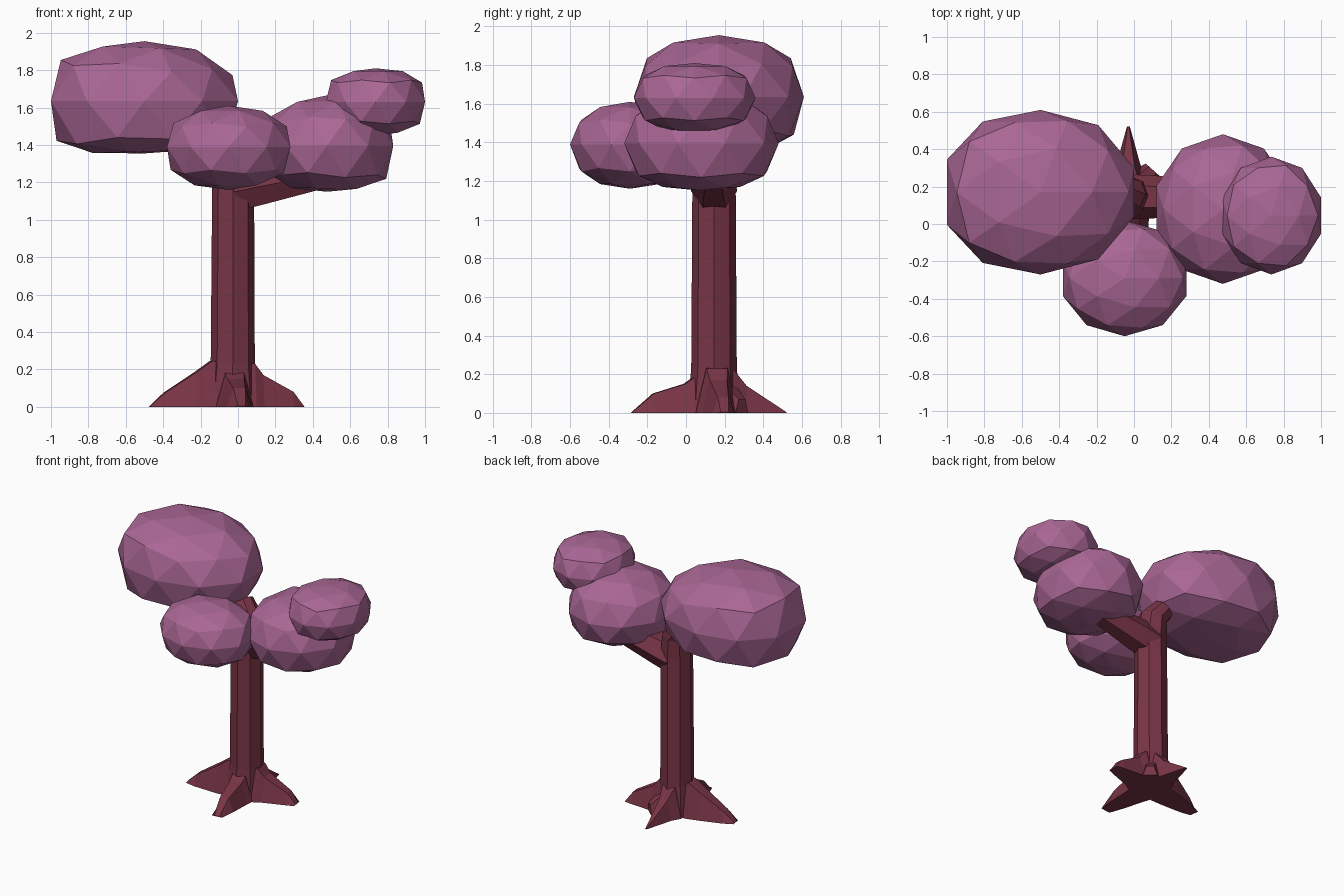
import bpy, bmesh, math
from mathutils import Vector

if "Cube" in bpy.data.objects:
    bpy.data.objects.remove(bpy.data.objects["Cube"])


def material(name, color):
    m = bpy.data.materials.new(name)
    m.diffuse_color = (*color, 1)
    m.use_nodes = True
    m.node_tree.nodes["Principled BSDF"].inputs["Base Color"].default_value = m.diffuse_color
    return m


BARK = material("bark", (0.19, 0.035, 0.06))
LEAF = material("leaf", (0.40, 0.135, 0.30))


def finish(bm, name, mat):
    bmesh.ops.recalc_face_normals(bm, faces=bm.faces)
    mesh = bpy.data.meshes.new(name)
    bm.to_mesh(mesh)
    bm.free()
    mesh.materials.append(mat)
    ob = bpy.data.objects.new(name, mesh)
    bpy.context.collection.objects.link(ob)
    return ob


def loft(name, rings, mat):
    """Skin a list of equal-length point rings and cap both ends."""
    bm = bmesh.new()
    rows = [[bm.verts.new(p) for p in ring] for ring in rings]
    n = len(rows[0])
    for a, b in zip(rows, rows[1:]):
        for i in range(n):
            j = (i + 1) % n
            bm.faces.new((a[i], a[j], b[j], b[i]))
    bm.faces.new(rows[0])
    bm.faces.new(rows[-1])
    return finish(bm, name, mat)


def limb(name, stations, sides, turn=0.0):
    """Tube through (centre, radius, axis) stations."""
    rings = []
    for centre, radius, axis in stations:
        q = Vector((0, 0, 1)).rotation_difference(Vector(axis))
        rings.append([Vector(centre) + q @ Vector((radius * math.cos(a), radius * math.sin(a), 0))
                      for a in (turn + math.tau * i / sides for i in range(sides))])
    return loft(name, rings, BARK)


def root(name, tip, profile):
    """Tapering buttress; profile = (fraction to tip, height, half width)."""
    start = Vector((-0.03, 0.145, 0))
    run = Vector((*tip, 0)) - start
    side = run.normalized().cross(Vector((0, 0, 1)))
    rings = []
    for t, h, w in profile:
        c = start + run * t
        up = Vector((0, 0, h))
        rings.append([c - side * w, c + side * w, c + side * w * 0.5 + up, c - side * w * 0.5 + up])
    return loft(name, rings, BARK)


def blob(name, x, y, z, box, lean=0.0, y_box=0.0, low_box=0.0):
    """Icosphere fitted to x, y extents and (low, equator, high), squared off by box."""
    bm = bmesh.new()
    bmesh.ops.create_icosphere(bm, subdivisions=2, radius=1)
    low, mid, high = z
    for v in bm.verts:
        u = v.co.copy()
        b = box + lean * u.x
        bz = b + (low_box if u.z < 0 else 0)
        uz = max(-1, min(1, u.z * (1 + bz * (1 - abs(u.z)))))
        uy = max(-1, min(1, u.y * (1 + y_box * b * (1 - abs(u.y)))))
        v.co = (sum(x) / 2 + u.x / 0.951 * (x[1] - x[0]) / 2,
                sum(y) / 2 + uy * (y[1] - y[0]) / 2,
                mid + uz * ((high - mid) if uz > 0 else (mid - low)))
    return finish(bm, name, LEAF)


# Trunk, leaning into the large crown at the top
limb("trunk", [((-0.03, 0.145, 0), 0.14, (0, 0, 1)),
               ((-0.028, 0.145, 0.23), 0.118, (0, 0, 1)),
               ((-0.026, 0.145, 1.2), 0.112, (0, 0, 1)),
               ((-0.035, 0.16, 1.34), 0.10, (-0.2, 0.15, 1)),
               ((-0.10, 0.19, 1.42), 0.08, (-0.7, 0.3, 1))], 8)

# Side branch
limb("branch", [((-0.02, 0.145, 1.15), 0.12, (1, 0, 0.25)),
                ((0.10, 0.145, 1.175), 0.115, (1, 0, 0.25)),
                ((0.54, 0.14, 1.26), 0.08, (1, 0, 0.25))], 6, math.pi / 6)

# Roots
root("left_root", (-0.47, 0.08), [(0.0, 0.25, 0.10), (0.26, 0.245, 0.10), (0.45, 0.185, 0.09),
                                  (0.83, 0.075, 0.06), (1.0, 0.004, 0.035)])
root("right_root", (0.35, 0.20), [(0.0, 0.24, 0.11), (0.3, 0.23, 0.11), (0.42, 0.17, 0.09),
                                  (0.85, 0.08, 0.055), (1.0, 0.004, 0.04)])
root("front_root", (0.02, -0.28), [(0.0, 0.19, 0.10), (0.26, 0.18, 0.10), (0.36, 0.15, 0.09),
                                   (0.74, 0.10, 0.065), (1.0, 0.004, 0.04)])
root("back_root", (-0.03, 0.52), [(0.0, 0.23, 0.10), (0.28, 0.22, 0.10), (0.45, 0.14, 0.065),
                                  (1.0, 0.004, 0.008)])
root("small_root", (0.10, 0.29), [(0.0, 0.18, 0.09), (0.55, 0.15, 0.08), (1.0, 0.07, 0.05)])

# Foliage
blob("large_crown", (-1.0, 0.0), (-0.27, 0.61), (1.355, 1.635, 1.955), 0.3, -0.4, 0.6, 0.6)
blob("front_crown", (-0.38, 0.28), (-0.60, 0.02), (1.16, 1.39, 1.61), 0.2, 0, 0, 0.15)
blob("right_crown", (0.12, 0.83), (-0.32, 0.48), (1.15, 1.395, 1.665), 0.25, 0.2, 0, 0.35)
blob("small_crown", (0.47, 1.0), (-0.27, 0.36), (1.45, 1.63, 1.81), 0.5)
